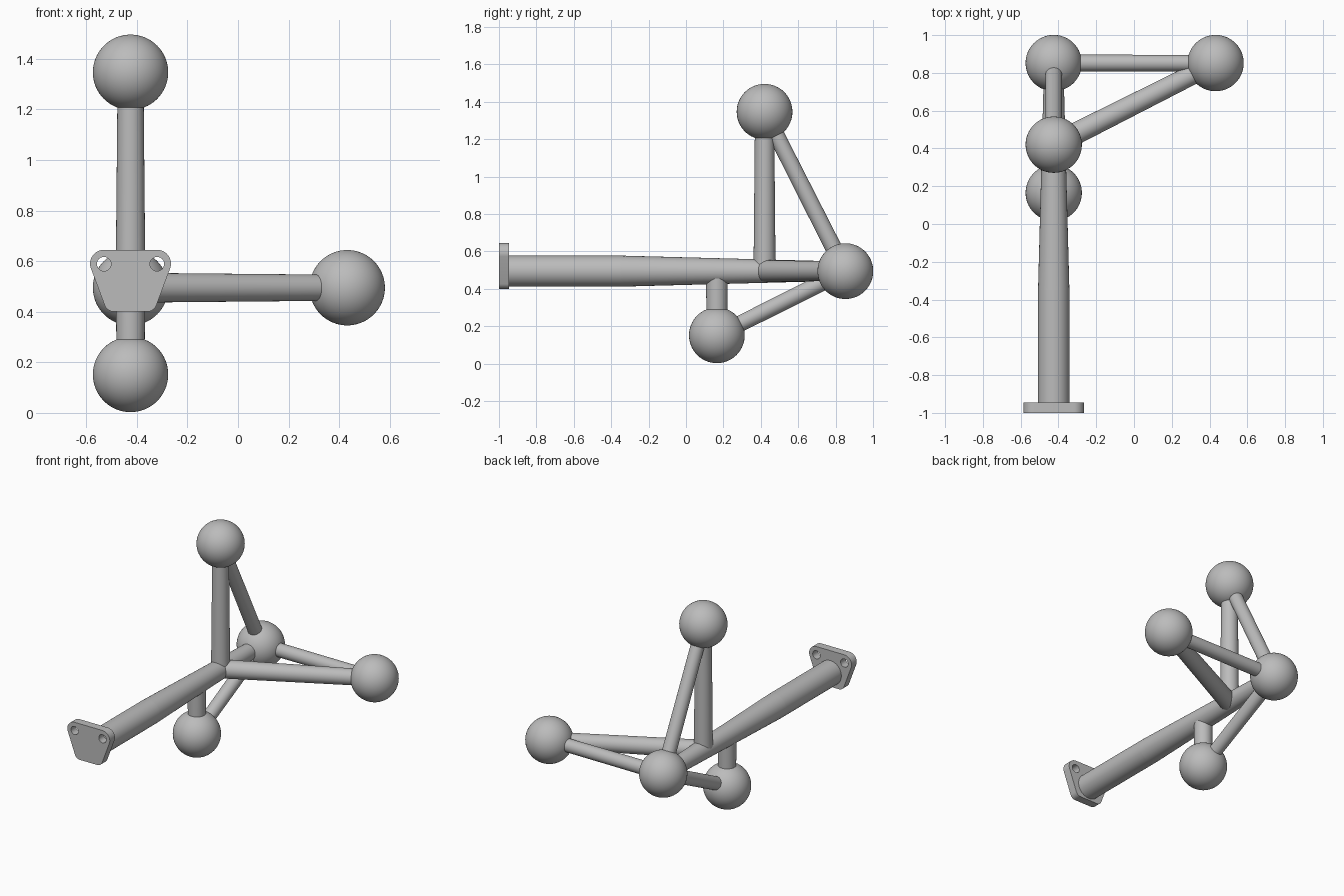
import bpy
from math import cos, sin, radians, pi
from mathutils import Vector

cube = bpy.data.objects.get("Cube")
if cube:
    bpy.data.objects.remove(cube)

grey = bpy.data.materials.new("matte grey")
grey.use_nodes = True
grey.diffuse_color = (0.5, 0.5, 0.5, 1)
grey.node_tree.nodes["Principled BSDF"].inputs["Base Color"].default_value = (0.5, 0.5, 0.5, 1)

X = -0.425          # plane of the main beam
Z = 0.495           # beam height
BALL = 0.149


def finish(name):
    obj = bpy.context.object
    obj.name = name
    obj.data.materials.clear()
    obj.data.materials.append(grey)
    bpy.ops.object.shade_smooth_by_angle(angle=radians(35))


def ball(name, centre):
    bpy.ops.mesh.primitive_uv_sphere_add(segments=64, ring_count=32, radius=BALL, location=centre)
    finish(name)


def tube(name, start, end, r_start, r_end):
    axis = end - start
    bpy.ops.mesh.primitive_cone_add(vertices=48, radius1=r_start, radius2=r_end,
                                    depth=axis.length, location=(start + end) / 2,
                                    rotation=axis.to_track_quat('Z', 'Y').to_euler())
    finish(name)


def arc(cx, cz, r, a0, a1, steps):
    angles = [radians(a0 + (a1 - a0) * i / steps) for i in range(steps + 1)]
    return [(cx + r * cos(a), cz + r * sin(a)) for a in angles]


# Key points of the frame
hub = Vector((X, 0.852, Z))
top = Vector((X, 0.42, 1.347))
side = Vector((0.432, 0.852, Z))
low = Vector((X, 0.165, 0.152))
joint = Vector((X, 0.42, Z))

# Balls
for name, point in (("hub_ball", hub), ("top_ball", top), ("side_ball", side), ("low_ball", low)):
    ball(name, point)

# Main beam: straight, then tapering toward the hub
shoulder = Vector((X, -0.35, Z))
tube("main_beam_straight", Vector((X, -0.95, Z)), shoulder, 0.083, 0.083)
tube("main_beam_taper", shoulder, hub, 0.083, 0.051)

# Arms leaving the main beam
tube("top_post", joint, top, 0.059, 0.051)
tube("side_arm", joint, side, 0.059, 0.051)
tube("low_post", Vector((X, low.y, Z)), low, 0.058, 0.055)

# Bracing rods from the hub
for name, point in (("top_brace", top), ("side_brace", side), ("low_brace", low)):
    tube(name, hub, point, 0.045, 0.043)

# Mounting plate: rounded trapezoid with two bolt holes
right_half = arc(0.065, 0.44, 0.04, -90, -18, 8) + arc(0.105, 0.59, 0.055, -18, 90, 12)
outline = right_half + [(-x, z) for x, z in reversed(right_half)]
loops = [outline] + [arc(s * 0.105, 0.589, 0.028, 0, 345, 23) for s in (-1, 1)]
curve = bpy.data.curves.new("mounting_plate", 'CURVE')
curve.dimensions = '2D'
curve.fill_mode = 'BOTH'
curve.extrude = 0.0275
for loop in loops:
    spline = curve.splines.new('POLY')
    spline.points.add(len(loop) - 1)
    spline.use_cyclic_u = True
    for p, (x, z) in zip(spline.points, loop):
        p.co = (x, z, 0, 1)
plate = bpy.data.objects.new("mounting_plate", curve)
plate.location = (X, -0.9725, 0)
plate.rotation_euler = (pi / 2, 0, 0)
bpy.context.collection.objects.link(plate)
bpy.ops.object.select_all(action='DESELECT')
plate.select_set(True)
bpy.context.view_layer.objects.active = plate
bpy.ops.object.convert(target='MESH')
finish("mounting_plate")
